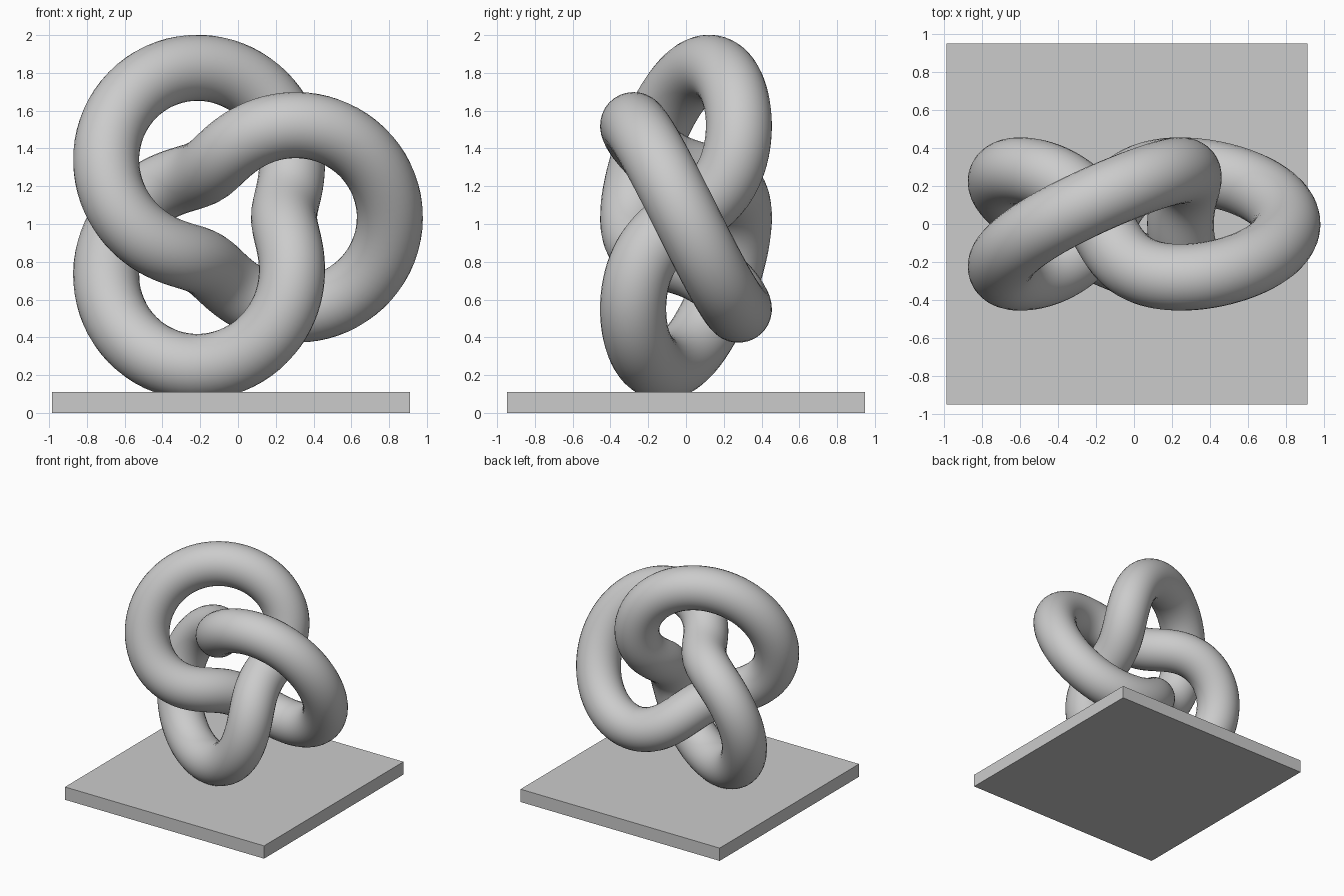
import bpy
from math import sin, cos, pi

if "Cube" in bpy.data.objects:
    bpy.data.objects.remove(bpy.data.objects["Cube"])

CX, CZ = -0.036, 1.035      # knot centre
MAJOR, MINOR, TUBE = 0.56, 0.28, 0.175
STEPS = 240

grey = bpy.data.materials.new("plain grey")
grey.diffuse_color = (0.6, 0.6, 0.6, 1)
grey.use_nodes = True
grey.node_tree.nodes["Principled BSDF"].inputs["Base Color"].default_value = grey.diffuse_color

# knot: upright three-lobed torus knot swept with a round tube
curve = bpy.data.curves.new("knot", 'CURVE')
curve.dimensions = '3D'
curve.bevel_depth = TUBE
curve.bevel_resolution = 14
path = curve.splines.new('POLY')
path.points.add(STEPS - 1)
path.use_cyclic_u = True
for i, point in enumerate(path.points):
    t = 2 * pi * i / STEPS
    rho = MAJOR + MINOR * cos(3 * t)
    point.co = (CX + rho * cos(2 * t), -MINOR * sin(3 * t),
                CZ + rho * sin(2 * t), 1)
knot = bpy.data.objects.new("knot", curve)
bpy.context.collection.objects.link(knot)
bpy.context.view_layer.objects.active = knot
knot.select_set(True)
bpy.ops.object.convert(target='MESH')
knot = bpy.context.object
knot.data.materials.clear()
knot.data.materials.append(grey)
bpy.ops.object.shade_smooth()

# base plate: thin square slab
bpy.ops.mesh.primitive_cube_add(size=1, location=(CX, 0, 0.055))
plate = bpy.context.object
plate.name = "base_plate"
plate.scale = (1.895, 1.895, 0.11)
plate.data.materials.append(grey)
